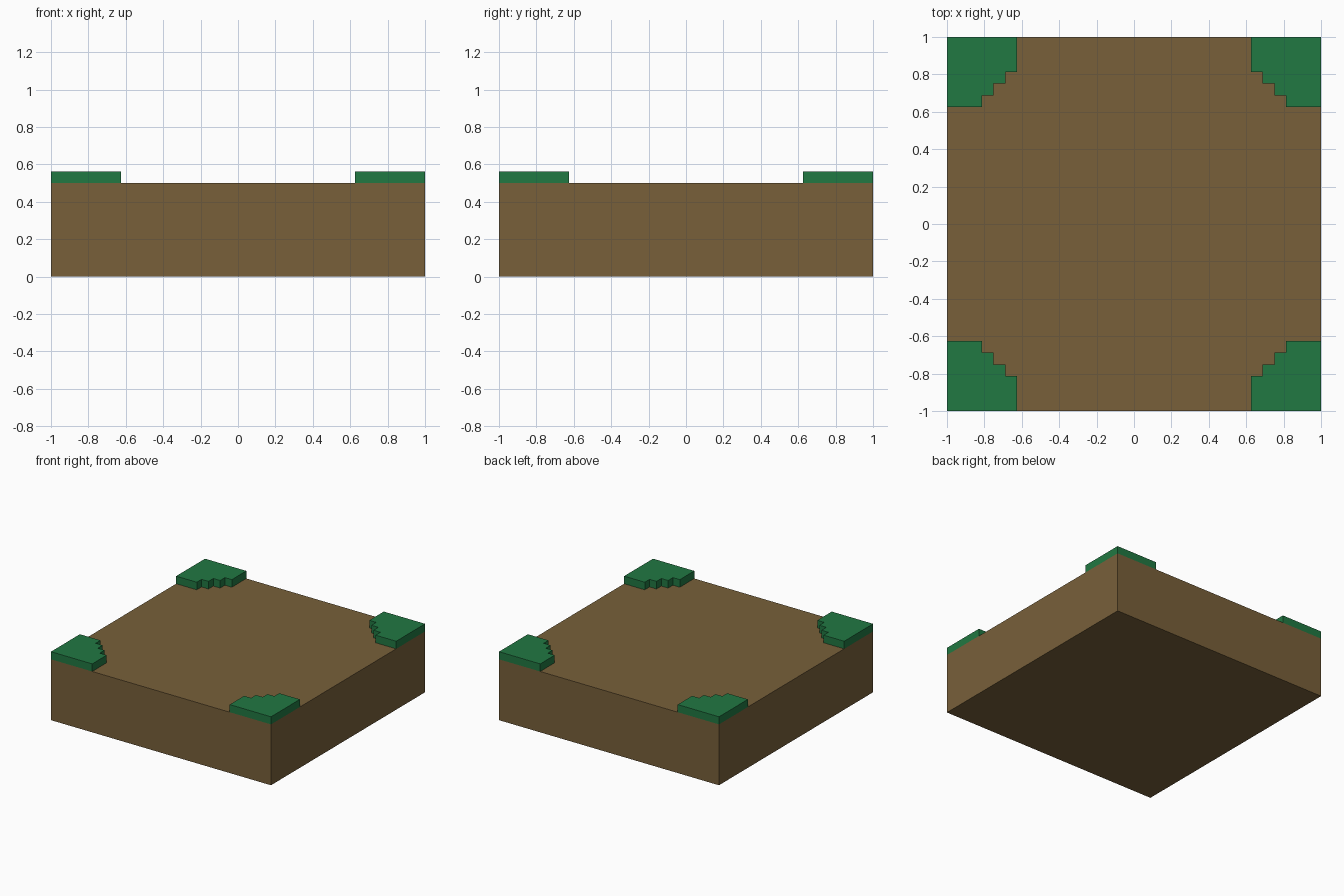
import bpy
import bmesh

cube = bpy.data.objects.get("Cube")
if cube:
    bpy.data.objects.remove(cube, do_unlink=True)

U = 1 / 16          # size of one block step
DIRT_TOP = 8 * U
GRASS_TOP = 9 * U


def make_material(name, rgb):
    mat = bpy.data.materials.new(name)
    mat.use_nodes = True
    colour = (*rgb, 1)
    mat.diffuse_color = colour
    mat.node_tree.nodes["Principled BSDF"].inputs["Base Color"].default_value = colour
    return mat


def make_prism(name, outline, bottom, top, mat):
    """Extrude a flat outline from bottom to top into a closed solid."""
    bm = bmesh.new()
    base = bm.faces.new([bm.verts.new((x, y, bottom)) for x, y in outline])
    result = bmesh.ops.extrude_face_region(bm, geom=[base], use_keep_orig=True)
    raised = [v for v in result["geom"] if isinstance(v, bmesh.types.BMVert)]
    bmesh.ops.translate(bm, verts=raised, vec=(0, 0, top - bottom))
    bmesh.ops.recalc_face_normals(bm, faces=bm.faces[:])
    mesh = bpy.data.meshes.new(name)
    bm.to_mesh(mesh)
    bm.free()
    mesh.materials.append(mat)
    obj = bpy.data.objects.new(name, mesh)
    bpy.context.collection.objects.link(obj)
    return obj


dirt = make_material("dirt brown", (0.188, 0.117, 0.042))
grass = make_material("grass green", (0.0152, 0.188, 0.0545))

# Square slab of dirt
make_prism("dirt_slab", [(-1, -1), (1, -1), (1, 1), (-1, 1)], 0, DIRT_TOP, dirt)

# Stepped corner outline, measured inward from the corner in block steps
steps = [(0, 0), (6, 0)]
for i in range(4):
    steps.append((6 - i, 3 + i))
    if i < 3:
        steps.append((5 - i, 3 + i))
steps.append((0, 6))

# One grass patch mirrored into each corner
for y_name, sy in (("front", -1), ("back", 1)):
    for x_name, sx in (("right", -1), ("left", 1)):
        outline = [(sx * (1 - a * U), sy * (1 - b * U)) for a, b in steps]
        make_prism(f"grass_patch_{y_name}_{x_name}", outline,
                   DIRT_TOP, GRASS_TOP, grass)
